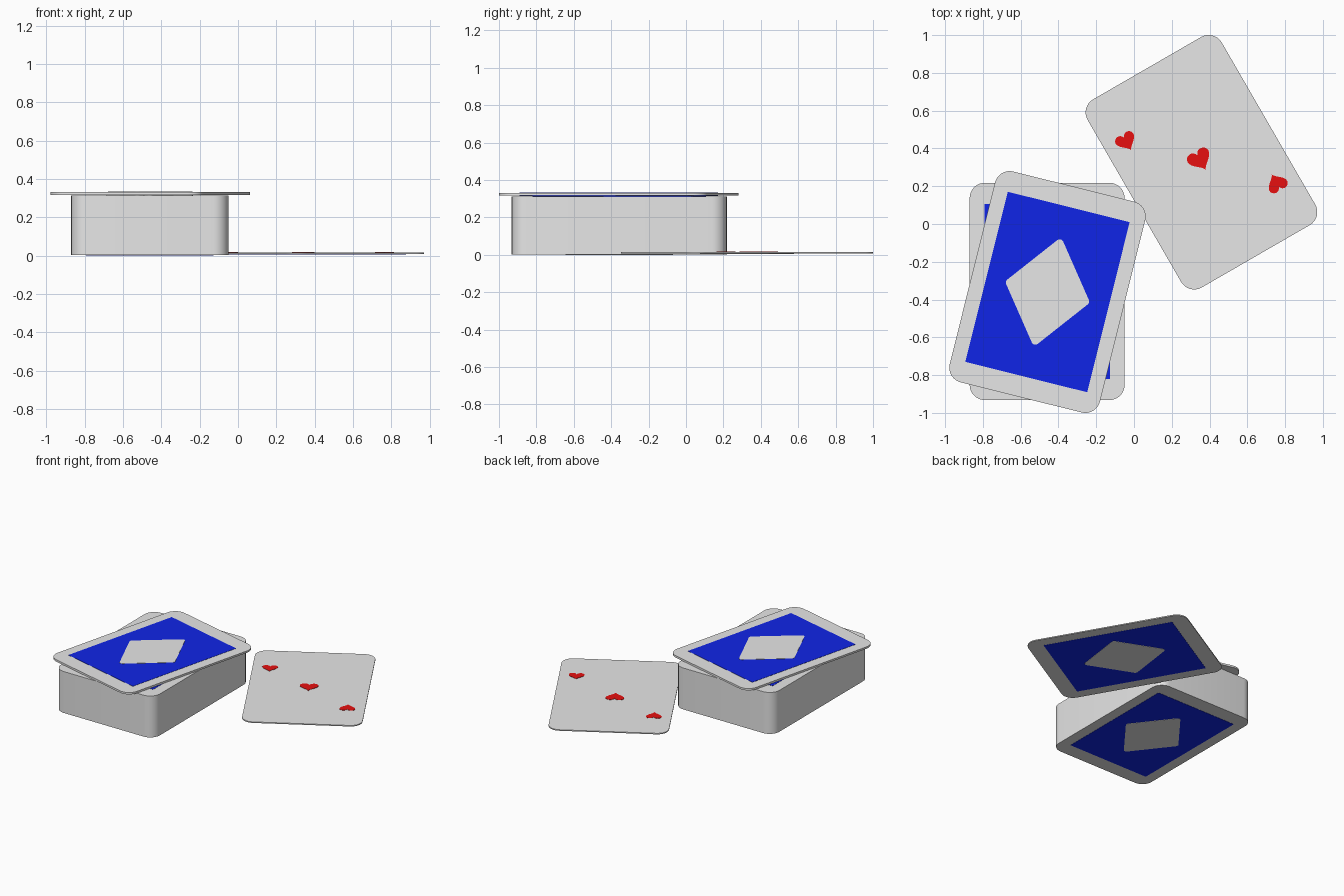
import bpy, bmesh, math
from mathutils import Vector

if "Cube" in bpy.data.objects:
    bpy.data.objects.remove(bpy.data.objects["Cube"])


def material(name, rgb):
    m = bpy.data.materials.new(name)
    m.diffuse_color = (*rgb, 1)
    m.use_nodes = True
    m.node_tree.nodes["Principled BSDF"].inputs["Base Color"].default_value = m.diffuse_color
    return m


WHITE = material("card white", (0.8, 0.8, 0.8))
BLUE = material("back blue", (0.005, 0.018, 0.8))
RED = material("heart red", (0.8, 0.005, 0.005))

W, H, R = 0.82, 1.15, 0.08      # card width, height, corner radius


def rounded(points, r, steps=8):
    """Fillet every corner of a convex outline."""
    pts = [Vector(p) for p in points]
    out = []
    for i, p in enumerate(pts):
        u = (pts[i - 1] - p).normalized()
        v = (pts[(i + 1) % len(pts)] - p).normalized()
        half = u.angle(v) / 2
        t = r / math.tan(half)
        c = p + (u + v).normalized() * r / math.sin(half)
        a, b = (p + u * t - c).normalized(), (p + v * t - c).normalized()
        out += [c + a.slerp(b, k / steps) * r for k in range(steps + 1)]
    return out


def rect(w, h):
    return [(-w / 2, -h / 2), (w / 2, -h / 2), (w / 2, h / 2), (-w / 2, h / 2)]


def heart(width, cx, cy, flip=1, steps=40):
    s = width / 32 * flip
    out = []
    for k in range(steps):
        t = -2 * math.pi * k / steps
        x = 16 * math.sin(t) ** 3
        y = 13 * math.cos(t) - 5 * math.cos(2 * t) - 2 * math.cos(3 * t) - math.cos(4 * t)
        out.append((cx + s * x, cy + s * y))
    return out


def slab(name, outline, z0, z1, mat, place):
    """Extrude a flat outline from z0 to z1; place = (x, y, turn in degrees)."""
    bm = bmesh.new()
    base = bm.faces.new([bm.verts.new((p[0], p[1], z0)) for p in outline])
    ext = bmesh.ops.extrude_face_region(bm, geom=[base], use_keep_orig=True)
    top = [g for g in ext["geom"] if isinstance(g, bmesh.types.BMVert)]
    bmesh.ops.translate(bm, verts=top, vec=(0, 0, z1 - z0))
    bmesh.ops.recalc_face_normals(bm, faces=bm.faces)
    me = bpy.data.meshes.new(name)
    bm.to_mesh(me)
    bm.free()
    me.materials.append(mat)
    ob = bpy.data.objects.new(name, me)
    bpy.context.collection.objects.link(ob)
    ob.location = (place[0], place[1], 0)
    ob.rotation_euler.z = math.radians(place[2])
    bpy.ops.object.select_all(action='DESELECT')
    ob.select_set(True)
    bpy.context.view_layer.objects.active = ob
    bpy.ops.object.shade_smooth_by_angle(angle=math.radians(30))
    return ob


def back_pattern(name, z, side, place):
    """Blue panel with a white diamond; side is +1 facing up, -1 facing down."""
    diamond = rounded([(0, -0.3), (0.232, 0), (0, 0.3), (-0.232, 0)], 0.02, 5)
    a, b = sorted((z, z + 0.0015 * side))
    slab(name + "_back_panel", rect(0.665, 0.928), a, b, BLUE, place)
    a, b = sorted((z, z + 0.003 * side))
    slab(name + "_back_diamond", diamond, a, b, WHITE, place)


card = rounded(rect(W, H), R)

# Squared-up deck, backs showing on both ends
deck = (-0.46, -0.357, 0)
slab("deck", card, 0.003, 0.313, WHITE, deck)
back_pattern("deck_top", 0.313, 1, deck)
back_pattern("deck_bottom", 0.003, -1, deck)

# Turned card lying on the deck
top = (-0.458, -0.36, -14)
slab("top_card", card, 0.317, 0.331, WHITE, top)
back_pattern("top_card_upper", 0.331, 1, top)
back_pattern("top_card_lower", 0.317, -1, top)

# Loose card lying face up beside the deck
loose = (0.357, 0.327, 30)
slab("loose_card", card, 0.008, 0.016, WHITE, loose)
back_pattern("loose_card", 0.008, -1, loose)
for name, outline in (("middle_heart", heart(0.127, 0, 0.02)),
                      ("upper_heart", heart(0.108, -0.29, 0.298)),
                      ("lower_heart", heart(0.108, 0.29, -0.298, -1))):
    slab(name, outline, 0.016, 0.018, RED, loose)
